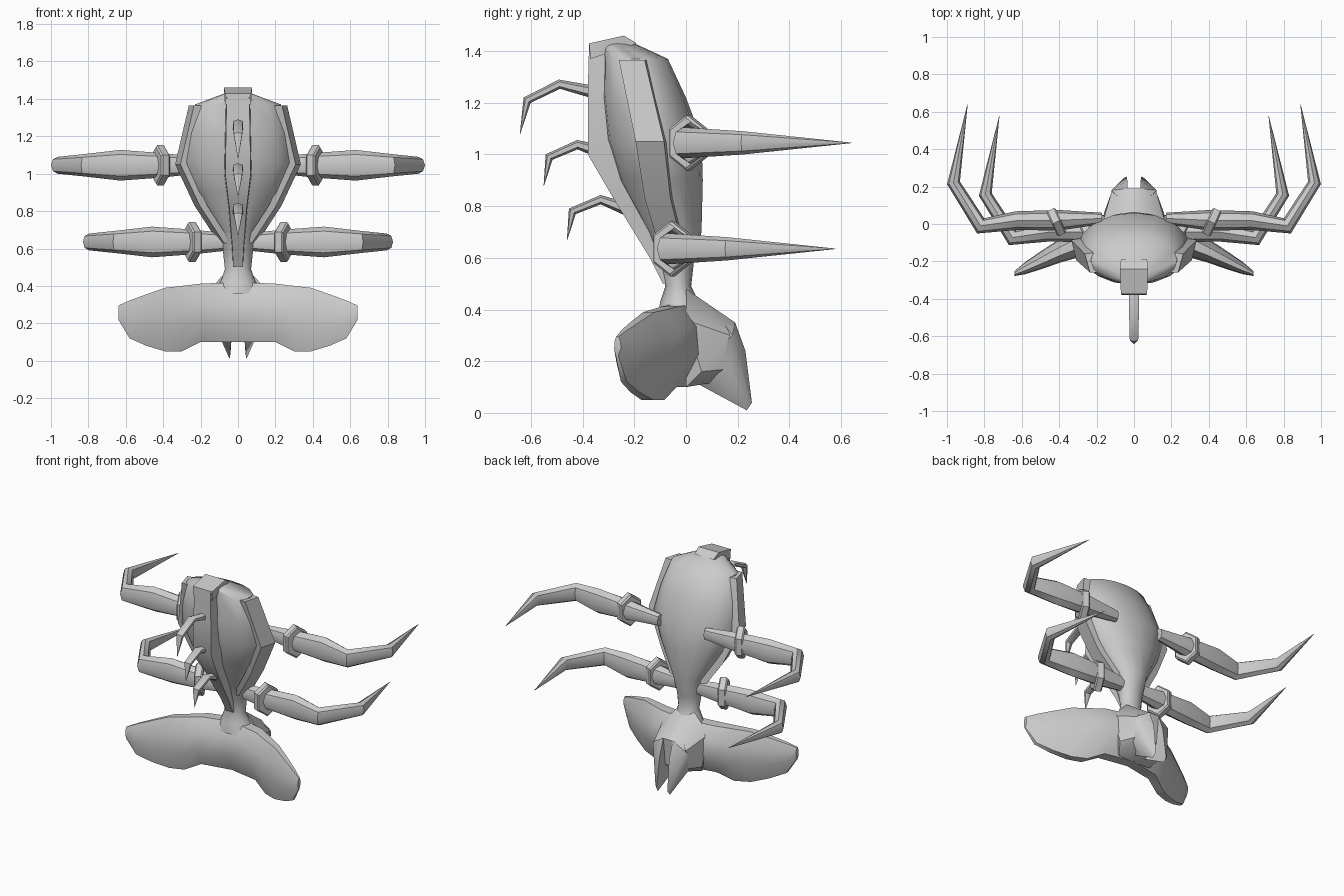
import bpy, bmesh
from math import sin, cos, pi
from mathutils import Vector as V

if "Cube" in bpy.data.objects:
    bpy.data.objects.remove(bpy.data.objects["Cube"])


def finish(bm, name, mirror=False, angle=35):
    bmesh.ops.recalc_face_normals(bm, faces=bm.faces[:])
    me = bpy.data.meshes.new(name)
    bm.to_mesh(me)
    bm.free()
    ob = bpy.data.objects.new(name, me)
    bpy.context.collection.objects.link(ob)
    if mirror:
        ob.modifiers.new("Mirror", 'MIRROR')
    bpy.ops.object.select_all(action='DESELECT')
    bpy.context.view_layer.objects.active = ob
    ob.select_set(True)
    bpy.ops.object.shade_smooth_by_angle(angle=angle * pi / 180)
    return ob


def loft(name, rings, mirror=False, angle=35, caps=(True, True)):
    bm = bmesh.new()
    vs = [[bm.verts.new(p) for p in r] for r in rings]
    n = len(rings[0])
    for a, b in zip(vs, vs[1:]):
        for i in range(n):
            j = (i + 1) % n
            bm.faces.new((a[i], a[j], b[j], b[i]))
    if caps[0]:
        bm.faces.new(vs[0])
    if caps[1]:
        bm.faces.new(vs[-1])
    return finish(bm, name, mirror, angle)


def tube(name, path, radii, up, sides=8, mirror=False):
    """Loft along a planar path; radii are (in plane, along up)."""
    pts, up, rings = [V(p) for p in path], V(up), []
    for i, p in enumerate(pts):
        t = V()
        if i:
            t += (p - pts[i - 1]).normalized()
        if i < len(pts) - 1:
            t += (pts[i + 1] - p).normalized()
        s = up.cross(t).normalized()
        a, b = radii[i]
        rings.append([p + s * a * cos(k * 2 * pi / sides) + up * b * sin(k * 2 * pi / sides)
                      for k in range(sides)])
    return loft(name, rings, mirror, 40)


def hull(name, pts, mirror=False):
    bm = bmesh.new()
    for p in pts:
        bm.verts.new(p)
    r = bmesh.ops.convex_hull(bm, input=bm.verts[:])
    bmesh.ops.delete(bm, geom=list({v for v in r['geom_interior'] if isinstance(v, bmesh.types.BMVert)}),
                     context='VERTS')
    return finish(bm, name, mirror)


# torso shell: z, half width, front y, back y
rings = []
for z, w, f, b in [(1.43, .07, -.33, -.2), (1.37, .23, -.32, -.07), (1.22, .275, -.325, .0),
                   (1.06, .3, -.31, .06), (.9, .235, -.26, .065), (.7, .105, -.15, .06),
                   (.58, .08, -.1, .03), (.49, .07, -.08, .02), (.43, .09, -.1, .05),
                   (.36, .14, -.11, .1)]:
    rings.append([(w * cos(k * pi / 8), (f + b) / 2 + (b - f) / 2 * sin(k * pi / 8), z) for k in range(16)])
loft("torso", rings, angle=50)

# front keel: half width, front (y, z), back (y, z)
rings = []
for w, fy, fz, by, bz in [(.07, -.375, 1.43, -.21, 1.435), (.075, -.38, 1.25, -.2, 1.25), (.08, -.38, 1.0, -.15, 1.0),
                          (.055, -.275, .82, -.1, .82), (.035, -.14, .6, -.03, .6), (.03, -.09, .5, -.02, .5)]:
    rings.append([(w * .85, fy, fz), (w, by, bz), (-w, by, bz), (-w * .85, fy, fz)])
loft("front_keel", rings)
hull("crest_cap", [(sx * x, y, z) for sx in (-1, 1)
                   for x, y, z in [(.07, -.375, 1.43), (.075, -.24, 1.46), (.07, -.19, 1.43), (.07, -.37, 1.37)]])

# side plates along the torso
rings = []
for x, y, z, d in [(.245, -.2, 1.365, .04), (.318, -.13, 1.05, .045), (.215, -.1, .83, .04), (.085, -.045, .63, .035)]:
    rings.append([(x - .05, y - d - .02, z), (x - .01, y - d - .02, z),
                  (x + .018, y + d, z), (x - .05, y + d + .01, z)])
loft("side_plate", rings, mirror=True)

# claw arms and cuffs; lower pair is a shifted copy
for label, o in [("upper", V((0, 0, 1.045))), ("lower", V((-.17, -.062, .635)))]:
    path = [(.17, .03, 0), (.4, .02, 0), (.63, .018, 0), (.82, -.01, 0), (.965, .22, 0), (.89, .64, 0)]
    radii = [(.03, .04), (.055, .065), (.05, .082), (.045, .06), (.035, .045), (.001, .001)]
    tube(label + "_claw_arm", [V(p) + o for p in path], radii, (0, 0, 1), mirror=True)
    ax = V((.9, -.4, 0)).normalized()
    side = V((.4, .9, 0)).normalized()
    c = V((.415, .01, 0)) + o
    rings = []
    for off, s in [(-.026, .9), (-.018, 1), (.018, 1), (.026, .9)]:
        rings.append([c + ax * off + side * .085 * s * cos(k * pi / 3 + pi / 6)
                      + V((0, 0, .108 * s * sin(k * pi / 3 + pi / 6))) for k in range(6)])
    loft(label + "_arm_cuff", rings, mirror=True, angle=30)

# three hooked front claws
for i, pts in enumerate([[(-.33, 1.235), (-.49, 1.272), (-.615, 1.21), (-.642, 1.08)],
                         [(-.33, 1.01), (-.42, 1.038), (-.53, .99), (-.55, .88)],
                         [(-.22, .785), (-.33, .825), (-.44, .78), (-.46, .67)]]):
    tube("front_hook_%d" % (i + 1), [(0, y, z) for y, z in pts],
         [(.026, .03), (.018, .03), (.017, .026), (.001, .001)], (1, 0, 0), sides=6)

# swept wing base: x, centre y, half thickness, top z, bottom z
half = [(.0, -.015, .1, .42, .1), (.2, -.055, .095, .412, .1), (.3, -.1, .08, .4, .05), (.39, -.14, .065, .39, .05),
        (.49, -.19, .05, .355, .08), (.58, -.235, .033, .322, .12), (.64, -.265, .013, .295, .22)]
rings = []
for x, y, t, zt, zb in [(-x, *r) for x, *r in half[:0:-1]] + half:
    h = zt - zb
    prof = [(-.4, 1), (.3, 1), (.9, .75), (1, .4), (.2, 0), (-.5, 0), (-1, .35), (-.9, .75)]
    rings.append([(x, y + t * a, zb + h * b) for a, b in prof])
loft("wing_base", rings, angle=40)

# forked tail
hull("tail_root", [(s * x, y, z) for s in (-1, 1) for x, y, z in
                   [(.06, 0, .48), (.17, .0, .36), (.16, .06, .16), (.04, .19, .35), (.12, .17, .3),
                    (.1, .17, .17), (.12, .0, .1), (.04, .12, .12)]])
hull("tail_prong", [(.035, .1, .41), (.035, .19, .35), (.035, .23, .24), (.04, .255, .04), (.045, .235, .01),
                    (.035, .12, .12), (.035, .05, .11), (.12, .18, .3), (.11, .17, .16), (.13, .08, .2),
                    (.055, .245, .05)], mirror=True)
